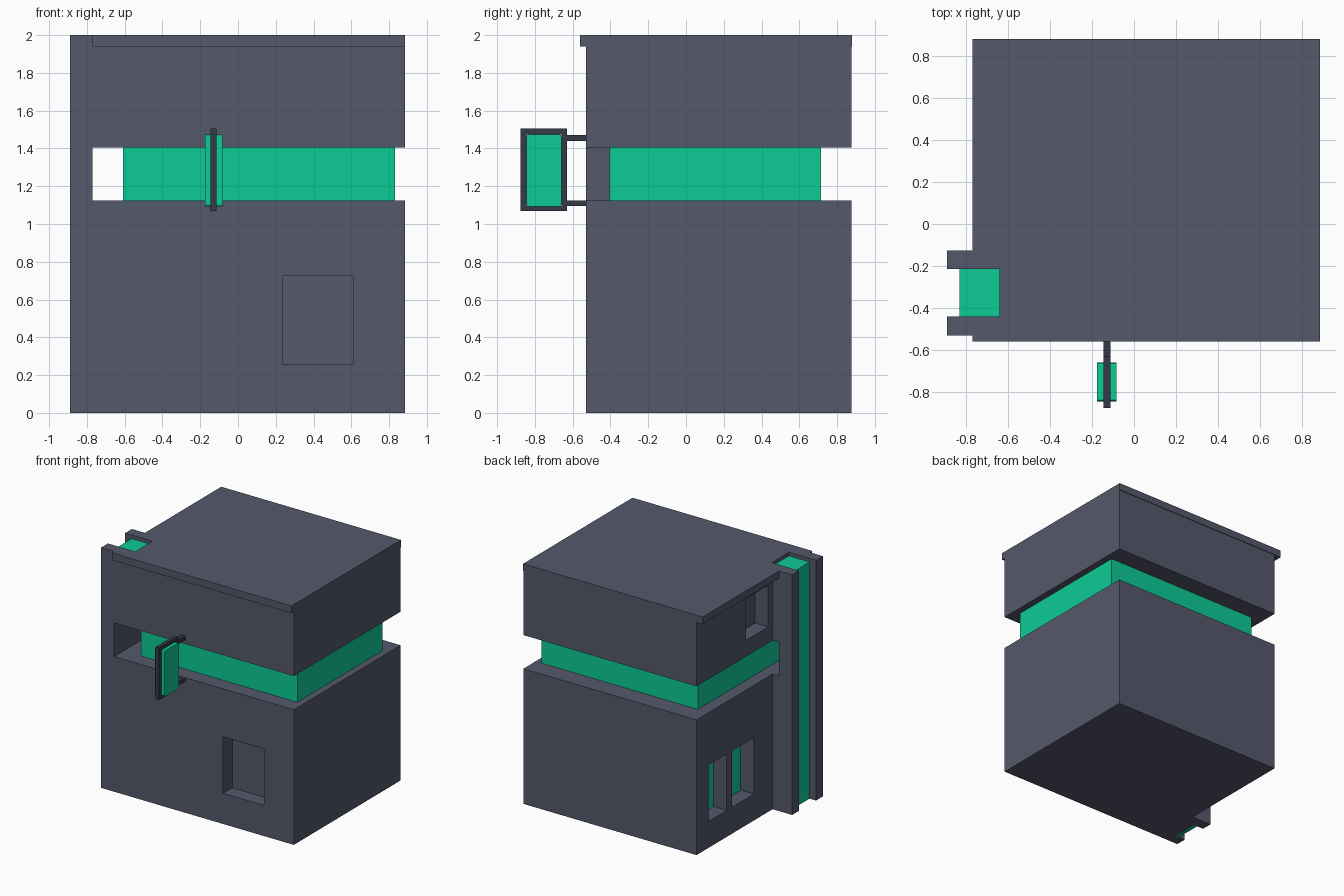
import bpy, bmesh

if "Cube" in bpy.data.objects:
    bpy.data.objects.remove(bpy.data.objects["Cube"])


def material(name, rgb):
    m = bpy.data.materials.new(name)
    m.diffuse_color = (*rgb, 1)
    m.use_nodes = True
    m.node_tree.nodes["Principled BSDF"].inputs["Base Color"].default_value = m.diffuse_color
    return m


GREY = material("slate_grey", (0.091, 0.098, 0.147))
GREEN = material("glowing_green", (0.004, 0.60, 0.305))
DARK = material("dark_metal", (0.034, 0.042, 0.061))


def finish(name, bm, mat):
    bmesh.ops.recalc_face_normals(bm, faces=bm.faces)
    me = bpy.data.meshes.new(name)
    bm.to_mesh(me)
    bm.free()
    me.materials.append(mat)
    ob = bpy.data.objects.new(name, me)
    bpy.context.collection.objects.link(ob)
    return ob


def prism(name, pts, z0, z1, mat):
    """Vertical extrusion of a plan outline."""
    bm = bmesh.new()
    f = bm.faces.new([bm.verts.new((x, y, z0)) for x, y in pts])
    top = bmesh.ops.extrude_face_region(bm, geom=[f])["geom"]
    for v in top:
        if isinstance(v, bmesh.types.BMVert):
            v.co.z = z1
    return finish(name, bm, mat)


def box(name, x, y, z, mat, round_x=0):
    """Box from ranges, optionally rounding the edges parallel to x."""
    bm = bmesh.new()
    bmesh.ops.create_cube(bm, size=1)
    for v in bm.verts:
        for i, r in enumerate((x, y, z)):
            v.co[i] = r[0] if v.co[i] < 0 else r[1]
    if round_x:
        edges = [e for e in bm.edges if abs(e.verts[0].co.x - e.verts[1].co.x) > 1e-4]
        bmesh.ops.bevel(bm, geom=edges, offset=round_x, segments=2,
                        profile=0.5, affect='EDGES')
    return finish(name, bm, mat)


def cut(ob, name, x, y, z):
    c = box(name, x, y, z, GREY)
    c.hide_render = True
    c.hide_set(True)
    m = ob.modifiers.new(name, 'BOOLEAN')
    m.operation, m.solver, m.object = 'DIFFERENCE', 'EXACT', c


# main storeys, with the side wall stepping out to meet the channel
plan = [(-.77, -.53), (.885, -.53), (.885, .875),
        (-.71, .875), (-.71, -.125), (-.77, -.125)]
lower = prism("lower_storey", plan, 0, 1.125, GREY)
upper = prism("upper_storey", plan, 1.405, 1.94, GREY)

# roof slab with a notch for the light channel
prism("roof_slab", [(-.77, -.56), (.885, -.56), (.885, .88), (-.77, .88),
                    (-.77, -.215), (-.64, -.215), (-.64, -.44), (-.77, -.44)],
      1.94, 2, GREY)

# recessed glowing band
box("light_band", (-.61, .83), (-.405, .715), (1.12, 1.41), GREEN)

# windows
cut(lower, "front_window_cutter", (.235, .61), (-.6, -.41), (.255, .725))
for i, (y0, y1) in enumerate(((.478, .716), (.12, .41))):
    cut(lower, f"side_window_cutter_{i}", (-.8, -.58), (y0, y1), (.22, .69))
    box(f"side_window_glass_{i}", (-.588, -.579), (y0, y1), (.22, .69), GREEN)
cut(upper, "upper_window_cutter", (-.8, -.59), (-.065, .226), (1.54, 1.885))

# vertical channel: two fins, back wall, green strip bending onto the roof
for name, y in (("front_fin", (-.53, -.44)), ("rear_fin", (-.215, -.125))):
    box(name, (-.89, -.77), y, (0, 2), GREY)
box("channel_back", (-.80, -.77), (-.44, -.215), (0, 1.94), GREY)
box("channel_light", (-.83, -.80), (-.44, -.215), (0, 1.94), GREEN)
box("roof_light", (-.83, -.64), (-.44, -.215), (1.94, 1.97), GREEN)

# hanging sign: frame bars, brackets and panel
sx = (-.145, -.113)
for name, z in (("bottom", (1.07, 1.095)), ("top", (1.475, 1.505))):
    box(f"sign_frame_{name}", sx, (-.875, -.63), z, DARK)
for name, y in (("outer", (-.875, -.845)), ("inner", (-.66, -.63))):
    box(f"sign_frame_{name}", sx, y, (1.095, 1.475), DARK)
for name, z in (("lower", (1.095, 1.125)), ("upper", (1.44, 1.472))):
    box(f"sign_bracket_{name}", sx, (-.63, -.52), z, DARK)
box("sign_panel", (-.175, -.083), (-.845, -.66), (1.093, 1.475), GREEN, 0.012)
